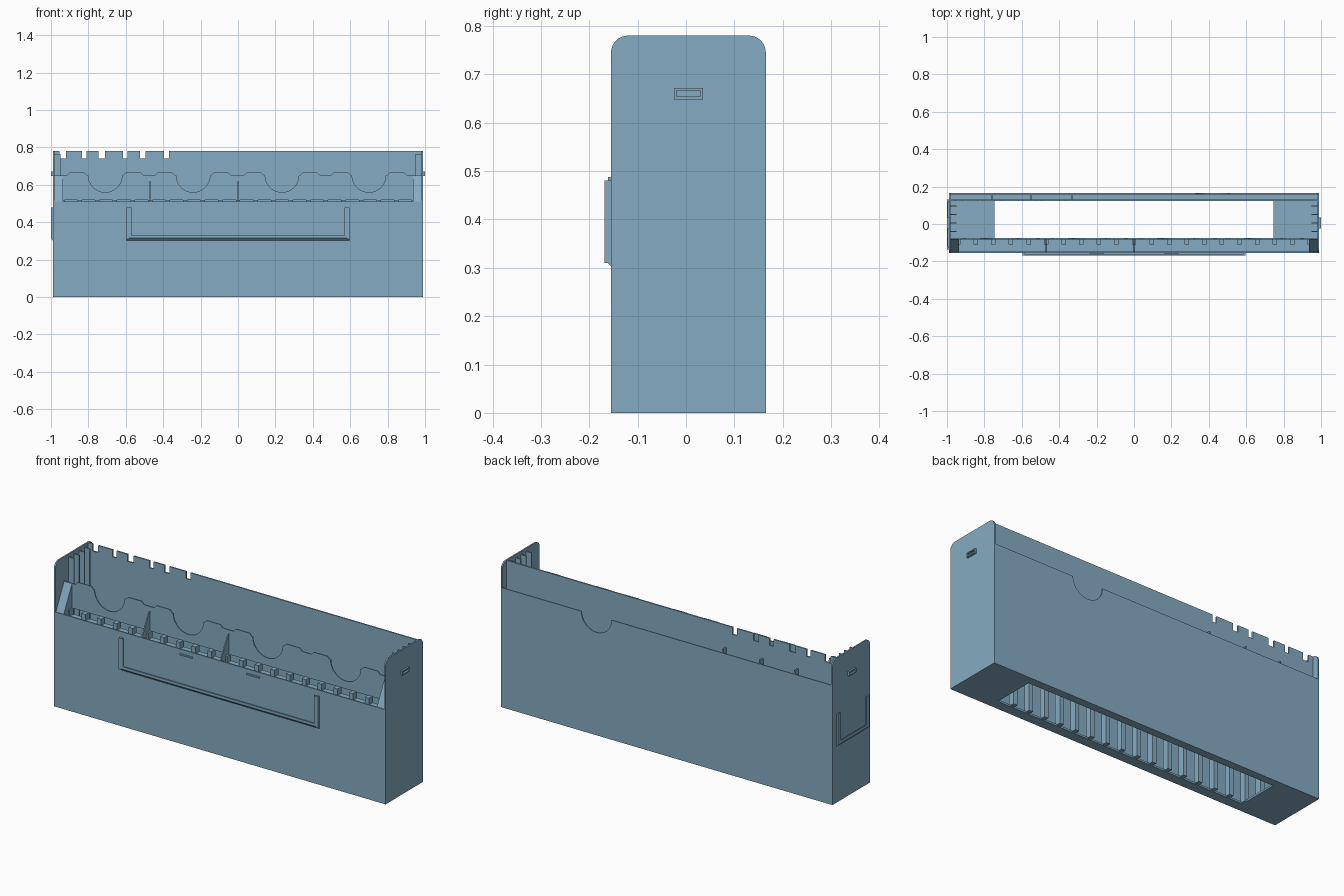
import bpy, bmesh, math

if "Cube" in bpy.data.objects:
    bpy.data.objects.remove(bpy.data.objects["Cube"])

mat = bpy.data.materials.new("steel_blue")
mat.diffuse_color = (0.235, 0.41, 0.54, 1)
mat.use_nodes = True
mat.node_tree.nodes["Principled BSDF"].inputs["Base Color"].default_value = mat.diffuse_color


def finish(name, bm):
    bmesh.ops.recalc_face_normals(bm, faces=bm.faces)
    me = bpy.data.meshes.new(name)
    bm.to_mesh(me)
    bm.free()
    me.materials.append(mat)
    ob = bpy.data.objects.new(name, me)
    bpy.context.collection.objects.link(ob)
    return ob


def add_slab(bm, outline, axis, a, b):
    """Extrude a 2D outline from a to b; the outline uses the two other axes in order."""
    def pt(p, t):
        v = list(p)
        v.insert(axis, t)
        return v
    lo = [bm.verts.new(pt(p, a)) for p in outline]
    hi = [bm.verts.new(pt(p, b)) for p in outline]
    n = len(lo)
    bm.faces.new(lo)
    bm.faces.new(hi[::-1])
    for i in range(n):
        bm.faces.new((lo[i], lo[(i + 1) % n], hi[(i + 1) % n], hi[i]))


def slabs(name, parts):
    bm = bmesh.new()
    for p in parts:
        add_slab(bm, *p)
    return finish(name, bm)


def box(x0, x1, y0, y1, z0, z1):
    return ([(x0, y0), (x1, y0), (x1, y1), (x0, y1)], 2, z0, z1)


def arc(cx, cz, r, a0, a1, n):
    return [(cx + r * math.cos(math.radians(a0 + (a1 - a0) * i / n)),
             cz + r * math.sin(math.radians(a0 + (a1 - a0) * i / n))) for i in range(n + 1)]


W, F, B, H = 0.99, -0.155, 0.165, 0.78   # half width, front, back, height
FRONT_TOP, DIV_TOP = 0.51, 0.65
DIV_Y = -0.076                           # rear face of the tray back

# Side walls with rounded top corners
side = [(F, 0), (B, 0)] + arc(B - 0.035, H - 0.035, 0.035, 0, 90, 8) \
    + arc(F + 0.035, H - 0.035, 0.035, 90, 180, 8)
for s, label in ((-1, "left"), (1, "right")):
    slabs(label + "_side", [(side, 0, s * (W - 0.008), s * W)])
    # Guide ribs inside the side walls
    slabs(label + "_guide_ribs", [box(*sorted((s * 0.95, s * 0.983)), y - 0.003, y + 0.003, 0.01, 0.765)
                                  for y in (-0.04, 0.005, 0.05, 0.095)])
    # Small raised window frame
    xa, xb = sorted((s * W, s * 1.0))
    slabs(label + "_window_frame", [
        box(xa, xb, -0.025, 0.035, 0.648, 0.654), box(xa, xb, -0.025, 0.035, 0.667, 0.672),
        box(xa, xb, -0.025, -0.020, 0.648, 0.672), box(xa, xb, 0.030, 0.035, 0.648, 0.672)])
    # Solid wedge closing the tray end
    slabs(label + "_tray_wedge", [([(-0.15, 0.45), (-0.15, FRONT_TOP), (DIV_Y - 0.004, DIV_TOP),
                                    (DIV_Y - 0.004, 0.45)], 0, s * 0.935, s * 0.983)])

# Floor around the long opening
slabs("floor", [box(-W, -0.745, F, B, 0, 0.01), box(0.745, W, F, B, 0, 0.01),
                box(-0.745, 0.745, F, -0.1, 0, 0.01), box(-0.745, 0.745, 0.122, B, 0, 0.01)])

# Front wall
slabs("front_wall", [box(-W, W, F, F + 0.007, 0, FRONT_TOP)])

# Inner back wall with slots in its top edge
top = [(-W + 0.004, H)]
for x0, x1 in ((-0.955, -0.92), (-0.835, -0.81), (-0.745, -0.71),
               (-0.615, -0.59), (-0.525, -0.495), (-0.395, -0.37)):
    top += [(x0, H), (x0, 0.742), (x1, 0.742), (x1, H)]
slabs("back_wall", [([(-W + 0.004, 0)] + top + [(W - 0.004, H), (W - 0.004, 0)], 1, 0.122, 0.130)])

# Outer back panel with a thumb notch, and the pocket ribs behind it
slabs("back_panel", [([(-W, 0), (-W, 0.645)] + arc(0.42, 0.645, 0.09, 180, 360, 20)
                      + [(W, 0.645), (W, 0)], 1, 0.159, B)])
slabs("pocket_ribs", [box(x - 0.004, x + 0.004, 0.13, 0.159, 0.01, 0.662)
                      for x in (-0.76, -0.55, -0.33)])

# Tray back with finger scoops and chamfered tabs
edge = [(-0.983, DIV_TOP)]
for c in (-0.71, -0.24, 0.235, 0.70):
    for tab in (-0.15, 0.15):
        x = c + tab
        if tab > 0:
            edge += arc(c, DIV_TOP, 0.09, 180, 360, 20)
        edge += [(x - 0.055, DIV_TOP), (x - 0.04, 0.665), (x + 0.04, 0.665), (x + 0.055, DIV_TOP)]
edge += [(0.983, DIV_TOP), (0.983, 0.518), (-0.983, 0.518)]
slabs("tray_back", [(edge, 1, DIV_Y - 0.006, DIV_Y)])

# Tray floor, triangular dividers and the grille bars
slabs("tray_floor", [box(-0.983, 0.983, -0.15, DIV_Y, 0.478, 0.484)])
slabs("tray_dividers", [([(-0.15, 0.48), (-0.15, FRONT_TOP), (DIV_Y - 0.004, 0.64),
                          (DIV_Y - 0.004, 0.48)], 0, x - 0.003, x + 0.003) for x in (-0.47, 0)])
slabs("grille_bars", [box(x - 0.012, x + 0.012, -0.11, DIV_Y, 0.005, 0.52)
                      for x in [-0.94 + 0.094 * i for i in range(21)]])


# Label holders: open-topped frames with an overhanging lip
def holder(name, axis, sign, wall, depth, u0, u1):
    def at(d):
        return wall + sign * d

    def bar(a0, a1, d0, d1, z0, z1):
        d0, d1 = sorted((at(d0), at(d1)))
        return box(a0, a1, d0, d1, z0, z1) if axis == 0 else box(d0, d1, a0, a1, z0, z1)
    lip = depth * 0.55
    prof = [(at(0), 0.303), (at(depth), 0.303 + depth), (at(depth), 0.33),
            (at(lip), 0.33), (at(lip), 0.32), (at(0), 0.32)]
    parts = [(prof, axis, u0, u1)]
    for e, s in ((u0, 1), (u1, -1)):
        parts.append(bar(*sorted((e, e + s * 0.013)), 0, depth, 0.31, 0.48))
        parts.append(bar(*sorted((e, e + s * 0.025)), lip, depth, 0.318, 0.48))
    slabs(name, parts)


holder("front_label_holder", 0, -1, F, 0.013, -0.595, 0.595)
holder("left_label_holder", 1, -1, -W, 0.01, -0.135, 0.13)

# Clips above the front label holder
slabs("label_clips", [box(x - 0.038, x + 0.038, F - 0.006, F, 0.48, 0.488) for x in (-0.2, 0.2)])
